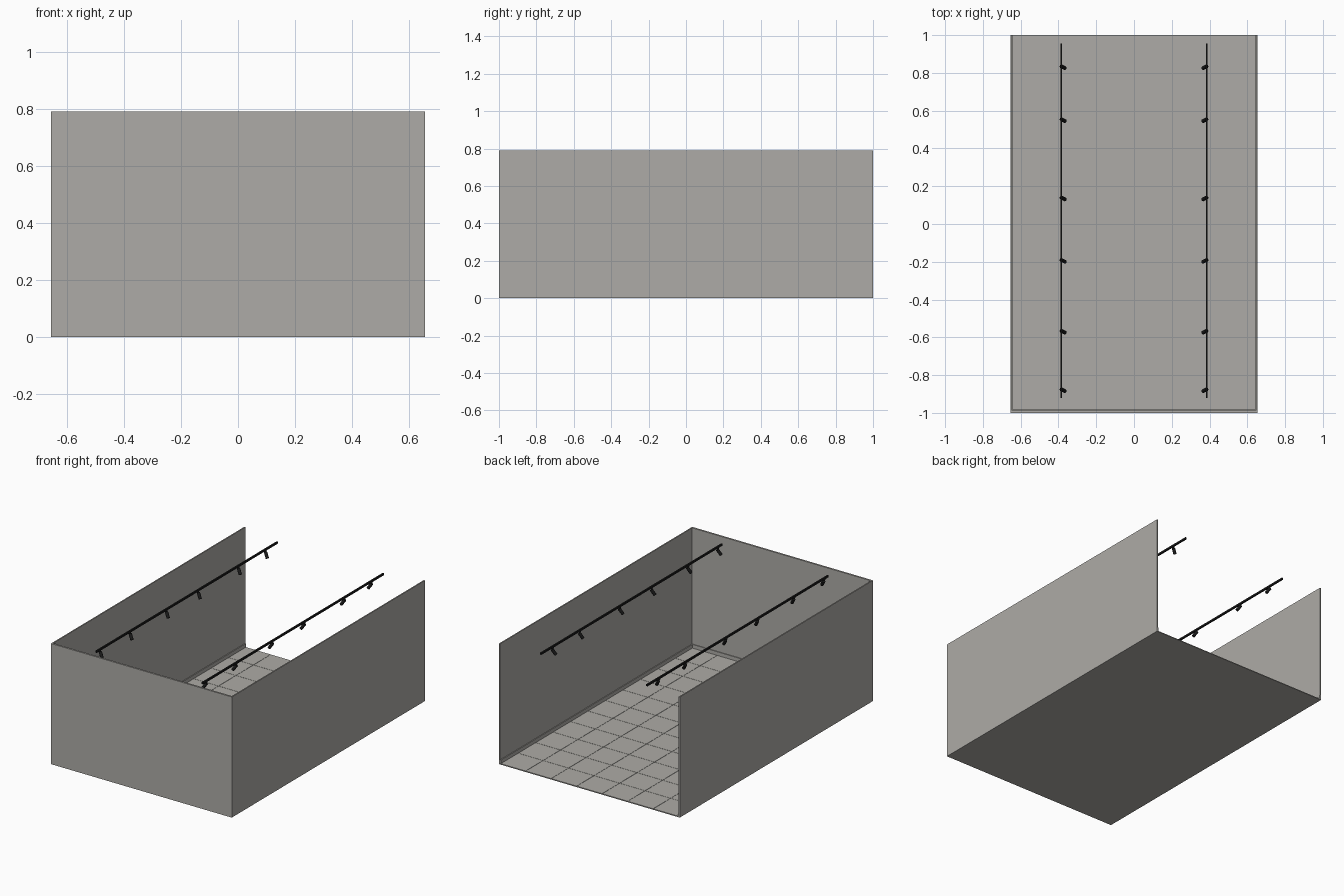
import bpy
import bmesh
from mathutils import Matrix, Vector

cube = bpy.data.objects.get("Cube")
if cube:
    bpy.data.objects.remove(cube, do_unlink=True)


def material(name, rgb):
    m = bpy.data.materials.new(name)
    m.use_nodes = True
    m.diffuse_color = (*rgb, 1)
    m.node_tree.nodes["Principled BSDF"].inputs["Base Color"].default_value = (*rgb, 1)
    return m


concrete = material("warm grey", (0.42, 0.41, 0.385))
black = material("black metal", (0.01, 0.01, 0.01))


def add_box(bm, lo, hi):
    lo, hi = Vector(lo), Vector(hi)
    place = Matrix.Translation((lo + hi) / 2) @ Matrix.Diagonal((*(hi - lo), 1))
    bmesh.ops.create_cube(bm, size=1, matrix=place)


def add_rod(bm, start, end, radius, sides=16):
    start, end = Vector(start), Vector(end)
    axis = end - start
    turn = axis.to_track_quat("Z", "Y").to_matrix().to_4x4()
    bmesh.ops.create_cone(bm, cap_ends=True, segments=sides, radius1=radius,
                          radius2=radius, depth=axis.length,
                          matrix=Matrix.Translation((start + end) / 2) @ turn)


def finish(name, bm, mat, smooth=False):
    mesh = bpy.data.meshes.new(name)
    bm.to_mesh(mesh)
    bm.free()
    mesh.materials.append(mat)
    ob = bpy.data.objects.new(name, mesh)
    bpy.context.collection.objects.link(ob)
    if smooth:
        bpy.ops.object.select_all(action="DESELECT")
        ob.select_set(True)
        bpy.context.view_layer.objects.active = ob
        bpy.ops.object.shade_smooth_by_angle()
    return ob


def box(name, lo, hi, mat):
    bm = bmesh.new()
    add_box(bm, lo, hi)
    finish(name, bm, mat)


W, H = 0.655, 0.79           # half width, wall height
WALL, SKIRT = 0.008, 0.005   # wall and baseboard thickness
SLAB, FLOOR = 0.003, 0.006   # slab top and tile top
IN = W - WALL                # inner wall face
FRONT = -1 + 0.012           # inner face of the front wall

# Floor slab with a grid of square tiles
box("floor_slab", (-IN, FRONT, 0), (IN, 1, SLAB), concrete)
bm = bmesh.new()
cols, rows, gap = 7, 11, 0.001
dx, dy = 2 * IN / cols, (1 - FRONT) / rows
for i in range(cols):
    for j in range(rows):
        x, y = -IN + i * dx, FRONT + j * dy
        add_box(bm, (x + gap, y + gap, SLAB), (x + dx - gap, y + dy - gap, FLOOR))
finish("floor_tiles", bm, concrete)

# Front wall and its baseboard; the back is open
box("front_wall", (-IN, -1, 0), (IN, FRONT, H), concrete)
box("front_baseboard", (-IN, FRONT, FLOOR), (IN, FRONT + SKIRT, 0.03), concrete)

# Side walls, baseboards and lighting tracks
TRACK_X = 0.385
for side, s in (("left", 1), ("right", -1)):
    def span(a, b):
        return sorted((s * a, s * b))

    x0, x1 = span(IN, W)
    box(side + "_wall", (x0, -1, 0), (x1, 1, H), concrete)
    x0, x1 = span(IN - SKIRT, IN)
    box(side + "_baseboard", (x0, FRONT, FLOOR), (x1, 1, 0.03), concrete)
    x0, x1 = span(TRACK_X - 0.005, TRACK_X + 0.005)
    box(side + "_track", (x0, -0.92, 0.771), (x1, 0.955, 0.783), black)

    # Spotlights hang from the track and aim inward and down
    aim = Vector((-0.5 * s, -0.25, -0.8)).normalized()
    bm = bmesh.new()
    for y in (0.83, 0.55, 0.135, -0.195, -0.57, -0.88):
        pivot = Vector((s * (TRACK_X - 0.01), y, 0.744))
        add_box(bm, (s * TRACK_X - 0.004, y - 0.008, 0.764),
                (s * TRACK_X + 0.004, y + 0.008, 0.772))
        add_rod(bm, (s * TRACK_X, y, 0.768), pivot, 0.003, 8)
        add_rod(bm, pivot - aim * 0.02, pivot + aim * 0.02, 0.01)
    finish(side + "_spotlights", bm, black, smooth=True)
